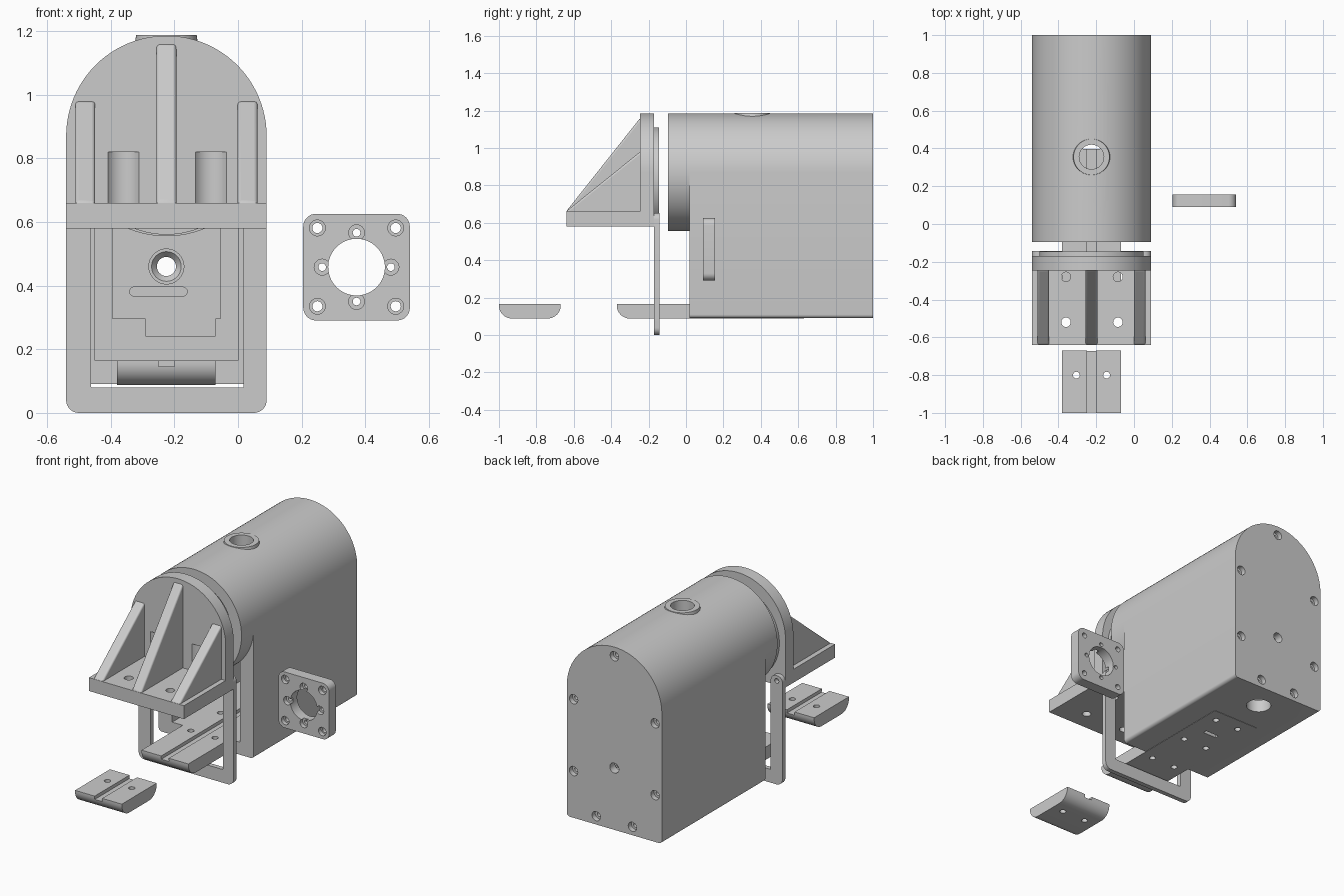
import bpy, bmesh, math
from mathutils import Vector, Matrix

if "Cube" in bpy.data.objects:
    bpy.data.objects.remove(bpy.data.objects["Cube"])

CX = -0.225          # centre line of the main assembly
R = 0.315            # outer radius of the arched housing
ZC = 0.87            # centre height of the arch


def fillet(pts, seg=8):
    """Round polygon corners given as (a, b, radius)."""
    out = []
    for i, (a, b, r) in enumerate(pts):
        p = Vector((a, b))
        if r == 0:
            out.append(p)
            continue
        d1 = (Vector(pts[i - 1][:2]) - p).normalized()
        d2 = (Vector(pts[(i + 1) % len(pts)][:2]) - p).normalized()
        half = d1.angle(d2) / 2
        c = p + (d1 + d2).normalized() * (r / math.sin(half))
        s = p + d1 * (r / math.tan(half)) - c
        e = p + d2 * (r / math.tan(half)) - c
        turn = s.angle_signed(e)
        for k in range(seg + 1):
            out.append(c + Matrix.Rotation(-turn * k / seg, 2) @ s)
    return out


def finish(name, bm):
    bmesh.ops.recalc_face_normals(bm, faces=bm.faces)
    me = bpy.data.meshes.new(name)
    bm.to_mesh(me)
    bm.free()
    ob = bpy.data.objects.new(name, me)
    bpy.context.collection.objects.link(ob)
    return ob


def prism(name, pts, axis, lo, hi):
    """Extrude a profile: (x, z) points along y, or (y, z) points along x."""
    bm = bmesh.new()
    put = (lambda p, t: (p[0], t, p[1])) if axis == 'Y' else (lambda p, t: (t, p[0], p[1]))
    f = bm.faces.new([bm.verts.new(put(p, lo)) for p in pts])
    g = bmesh.ops.extrude_face_region(bm, geom=[f])['geom']
    d = Vector((0, hi - lo, 0)) if axis == 'Y' else Vector((hi - lo, 0, 0))
    bmesh.ops.translate(bm, vec=d, verts=[v for v in g if isinstance(v, bmesh.types.BMVert)])
    return finish(name, bm)


def box(name, x0, x1, y0, y1, z0, z1):
    return prism(name, [(x0, z0), (x1, z0), (x1, z1), (x0, z1)], 'Y', y0, y1)


def cyl(name, axis, c, r, lo, hi, r2=None, n=32):
    """Cylinder or cone; c is (x, z) for axis Y and (x, y) for axis Z."""
    bm = bmesh.new()
    bmesh.ops.create_cone(bm, cap_ends=True, segments=n, radius1=r,
                          radius2=r if r2 is None else r2, depth=hi - lo)
    mid = (lo + hi) / 2
    if axis == 'Y':
        bm.transform(Matrix.Rotation(-math.pi / 2, 4, 'X'))
        bm.transform(Matrix.Translation((c[0], mid, c[1])))
    else:
        bm.transform(Matrix.Translation((c[0], c[1], mid)))
    return finish(name, bm)


def combine(ob, others, op='DIFFERENCE'):
    for c in others:
        m = ob.modifiers.new('cut', 'BOOLEAN')
        m.operation, m.solver, m.object = op, 'EXACT', c
        bpy.context.view_layer.objects.active = ob
        bpy.ops.object.modifier_apply(modifier=m.name)
        bpy.data.objects.remove(c, do_unlink=True)


def arch(r, z0, corner=0.0, n=48):
    """Arched profile with flat bottom."""
    top = [(CX + r * math.cos(math.pi * k / n), ZC + r * math.sin(math.pi * k / n)) for k in range(n + 1)]
    return fillet([(x, z, 0) for x, z in top] + [(CX - r, z0, corner), (CX + r, z0, corner)])


# housing with open front, filler boss and screw holes
housing = prism('housing', arch(R, 0.09, 0.02), 'Y', 0.02, 1)
combine(housing, [cyl('c', 'Z', (CX, 0.355), 0.112, 1.08, 1.188, 0.095, 48)], 'UNION')
cuts = [prism('c', arch(0.225, 0.165), 'Y', -0.05, 0.93),
        box('c', -0.38, -0.07, -0.05, 0.63, 0.05, 0.2),
        cyl('c', 'Z', (CX, 0.355), 0.065, 1.0, 1.3),
        cyl('c', 'Z', (CX, 0.83), 0.07, 0.0, 0.3),
        cyl('c', 'Y', (CX, 0.46), 0.03, 0.8, 1.1),
        cyl('c', 'Y', (CX, 0.46), 0.055, 0.92, 0.95, 0.03)]
screws = [(0, 1.13)] + [(s * x, z) for s in (-1, 1) for x, z in ((0.27, 0.80), (0.27, 0.37), (0.12, 0.14))]
for x, z in screws:
    cuts += [cyl('c', 'Y', (CX + x, z), 0.028, 0.97, 1.1, n=20),
             cyl('c', 'Y', (CX + x, z), 0.014, 0.94, 1.05, n=16)]
combine(housing, cuts)

# raised pad on the inside of the back wall
pad = prism('inner_back_pad', [(-0.395, 0.295), (-0.29, 0.295), (-0.29, 0.24), (-0.07, 0.24),
                               (-0.07, 0.295), (-0.055, 0.295), (-0.055, 0.8), (-0.395, 0.8)], 'Y', 0.91, 0.935)
combine(pad, [cyl('c', 'Y', (CX, 0.46), 0.055, 0.9, 0.95),
              prism('c', fillet([(-0.34, 0.367, .013), (-0.16, 0.367, .013), (-0.16, 0.395, .013),
                                 (-0.34, 0.395, .013)]), 'Y', 0.9, 0.925)])

# round collar in front of the housing
collar = cyl('front_collar', 'Y', (CX, ZC), R, -0.095, 0.02, n=96)
combine(collar, [cyl('c', 'Y', (CX, ZC), 0.25, -0.2, 0.1, n=96)])


def foot(name, y0, y1, back_r, holes, slots):
    """Grooved slab with rounded lower ends."""
    ob = prism(name, fillet([(y0, 0.165, 0), (y1, 0.165, 0), (y1, 0.088, back_r), (y0, 0.088, 0.07)], 12),
               'X', -0.38, -0.07)
    c = [box('c', -0.25, -0.2, y0 - 0.1, y1 + 0.1, 0.145, 0.2)]
    c += [cyl('c', 'Z', (CX + s * 0.08, y), 0.018, 0, 0.3, n=20) for y in holes for s in (-1, 1)]
    c += [box('c', CX - 0.045, CX + 0.045, y - 0.012, y + 0.012, 0, 0.3) for y in slots]
    combine(ob, c)


# loose foot and the sliding tray that runs into the housing floor
foot('loose_foot', -1.0, -0.67, 0.07, [-0.8], [])
foot('sliding_tray', -0.37, 0.63, 0, [-0.01, 0.27, 0.55], [0.41])

# front lid: plate, gasket, shelf
lid = prism('lid_plate', arch(R, 0.58), 'Y', -0.245, -0.17)
combine(lid, [cyl('c', 'Z', (x, -0.28), 0.06, 0.66, 0.82) for x in (-0.36, -0.085)])
cyl('lid_gasket', 'Y', (CX, 0.835), 0.275, -0.172, -0.145, n=96)
shelf = box('shelf', CX - R, CX + R, -0.64, -0.245, 0.58, 0.66)
combine(shelf, [cyl('c', 'Z', (x, y), 0.025, 0.5, 0.7)
                for x in (-0.36, -0.085) for y in (-0.52, -0.28)])

# triangular ribs between shelf and plate
for name, x, top in (('left_rib', -0.48, 0.98), ('middle_rib', CX, 1.16), ('right_rib', 0.03, 0.98)):
    rib = prism(name, [(-0.64, 0.63), (-0.64, 0.662), (-0.245, top), (-0.225, top), (-0.225, 0.63)],
                'X', x - 0.031, x + 0.031)
    b = rib.modifiers.new('round', 'BEVEL')
    b.width, b.segments, b.limit_method = 0.018, 4, 'ANGLE'

# U-shaped bail below the lid
bail = prism('bail', fillet([(-0.54, 0.003, .04), (0.09, 0.003, .04), (0.09, 0.655, .035), (0.018, 0.655, .035),
                             (0.018, 0.082, .005), (-0.462, 0.082, .005), (-0.462, 0.655, .035),
                             (-0.54, 0.655, .035)]), 'Y', -0.17, -0.142)
bail.location.z = -0.003
combine(bail, [cyl('c', 'Y', (x, 0.62), 0.014, -0.3, 0, n=20) for x in (CX - 0.277, CX + 0.277)])

# separate square flange with bore and counterbored screw holes
FX, FZ, H = 0.3725, 0.458, 0.1675
flange = prism('flange', fillet([(FX + s * H, FZ + t * H, 0.04)
                                 for s, t in ((-1, -1), (1, -1), (1, 1), (-1, 1))]), 'Y', 0.09, 0.155)
cuts = [cyl('c', 'Y', (FX, FZ), 0.089, 0, 0.3, n=64)]
for k in range(4):
    a = k * math.pi / 2
    for ang, d, r in ((a, 0.108, 0.012), (a + math.pi / 4, 0.174, 0.016)):
        p = (FX + d * math.cos(ang), FZ + d * math.sin(ang))
        cuts += [cyl('c', 'Y', p, r, 0, 0.3, n=20), cyl('c', 'Y', p, 0.025, 0.05, 0.115, n=24)]
combine(flange, cuts)

# smooth curved faces, keep edges sharp
for ob in bpy.context.scene.objects:
    ob.select_set(True)
    bpy.context.view_layer.objects.active = ob
bpy.ops.object.shade_smooth_by_angle(angle=math.radians(30))
